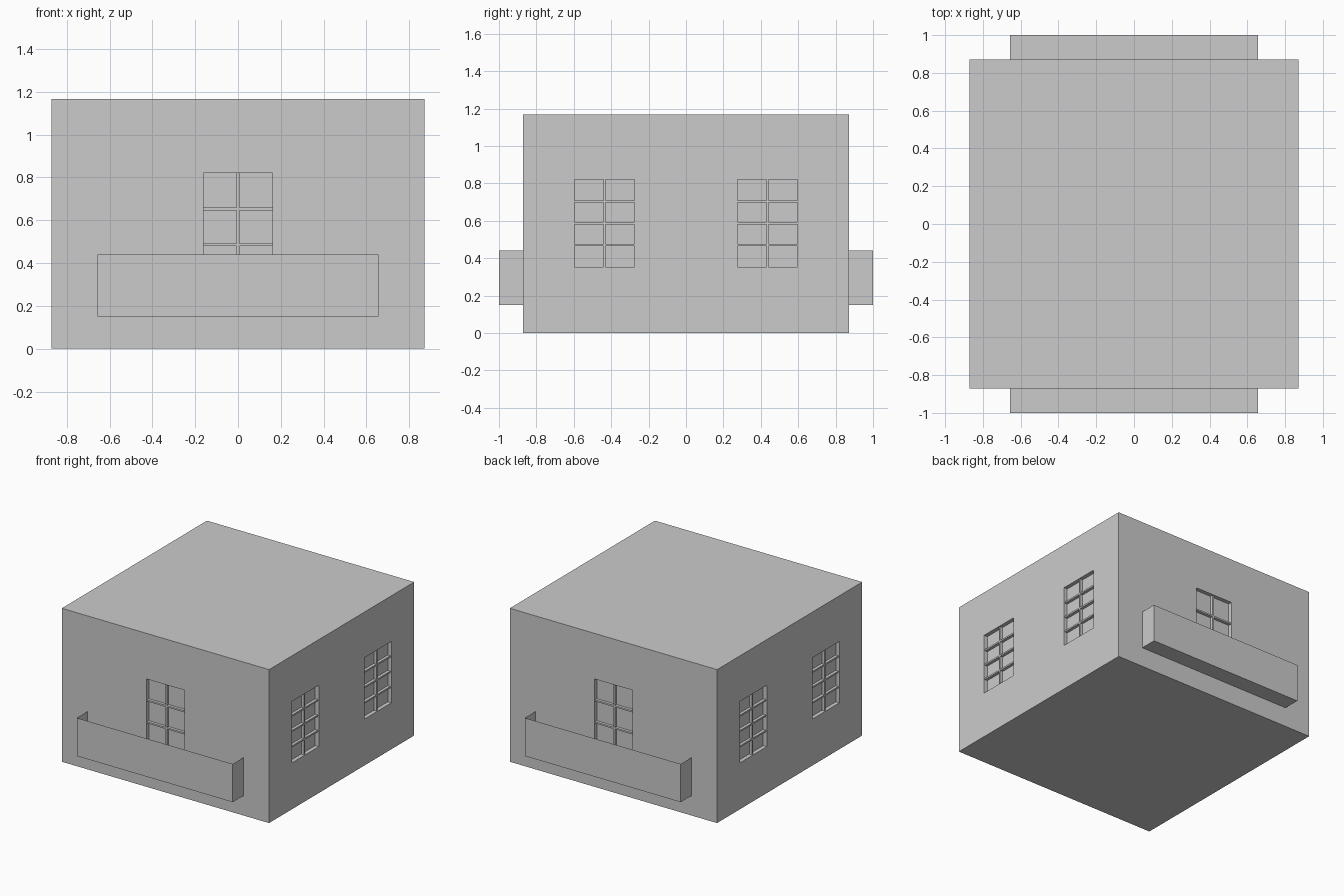
import bpy, bmesh
from mathutils import Matrix, Vector
from math import radians

if "Cube" in bpy.data.objects:
    bpy.data.objects.remove(bpy.data.objects["Cube"])

HALF, HEIGHT, DEPTH, BAR, PROUD = 0.872, 1.167, 0.03, 0.012, 0.022


def box_object(name, boxes, angle=0):
    """One mesh made of (min, max) boxes, turned about z."""
    bm = bmesh.new()
    for lo, hi in boxes:
        lo, hi = Vector(lo), Vector(hi)
        m = Matrix.Translation((lo + hi) / 2) @ Matrix.Diagonal((*(hi - lo), 1))
        bmesh.ops.create_cube(bm, size=1, matrix=m)
    bm.transform(Matrix.Rotation(radians(angle), 4, 'Z'))
    mesh = bpy.data.meshes.new(name)
    bm.to_mesh(mesh)
    bm.free()
    ob = bpy.data.objects.new(name, mesh)
    bpy.context.collection.objects.link(ob)
    return ob


# Building block
house = box_object("house_walls", [((-HALF, -HALF, 0), (HALF, HALF, HEIGHT))])


def opening(name, cx, w, z0, z1, rows, angle):
    """Recessed opening on the front wall, turned to the wanted side."""
    x0, x1 = cx - w / 2, cx + w / 2
    cutter = box_object(name + "_cutter", [((x0, -HALF - 0.1, z0), (x1, -HALF + DEPTH, z1))], angle)
    cutter.hide_render = True
    cutter.hide_set(True)
    mod = house.modifiers.new(name, 'BOOLEAN')
    mod.operation, mod.object, mod.solver = 'DIFFERENCE', cutter, 'EXACT'
    # Glazing bars
    back, front = -HALF + DEPTH, -HALF + DEPTH - PROUD
    bars = [((cx - BAR / 2, front, z0), (cx + BAR / 2, back, z1))]
    for i in range(1, rows):
        z = z0 + (z1 - z0) * i / rows
        bars.append(((x0, front, z - BAR / 2), (x1, back, z + BAR / 2)))
    box_object(name + "_bars", bars, angle)


def balcony(name, angle):
    """Open-topped thin tray against the wall."""
    bm = bmesh.new()
    m = Matrix.Translation((0, -(1 + HALF) / 2, 0.295)) @ Matrix.Diagonal((1.312, 1 - HALF, 0.29, 1))
    bmesh.ops.create_cube(bm, size=1, matrix=m)
    bm.normal_update()
    bmesh.ops.delete(bm, geom=[f for f in bm.faces if f.normal.z > 0.5 or f.normal.y > 0.5],
                     context='FACES')
    bm.transform(Matrix.Rotation(radians(angle), 4, 'Z'))
    mesh = bpy.data.meshes.new(name)
    bm.to_mesh(mesh)
    bm.free()
    bpy.context.collection.objects.link(bpy.data.objects.new(name, mesh))


# Balconies with doors on front and back
for side, angle in (("front", 0), ("back", 180)):
    opening(side + "_door", 0, 0.322, 0.15, 0.82, 4, angle)
    balcony(side + "_balcony", angle)

# Paired windows on both sides
for side, angle in (("right", 90), ("left", -90)):
    for i, cx in enumerate((-0.436, 0.436)):
        opening(f"{side}_window_{i + 1}", cx, 0.322, 0.353, 0.82, 4, angle)
